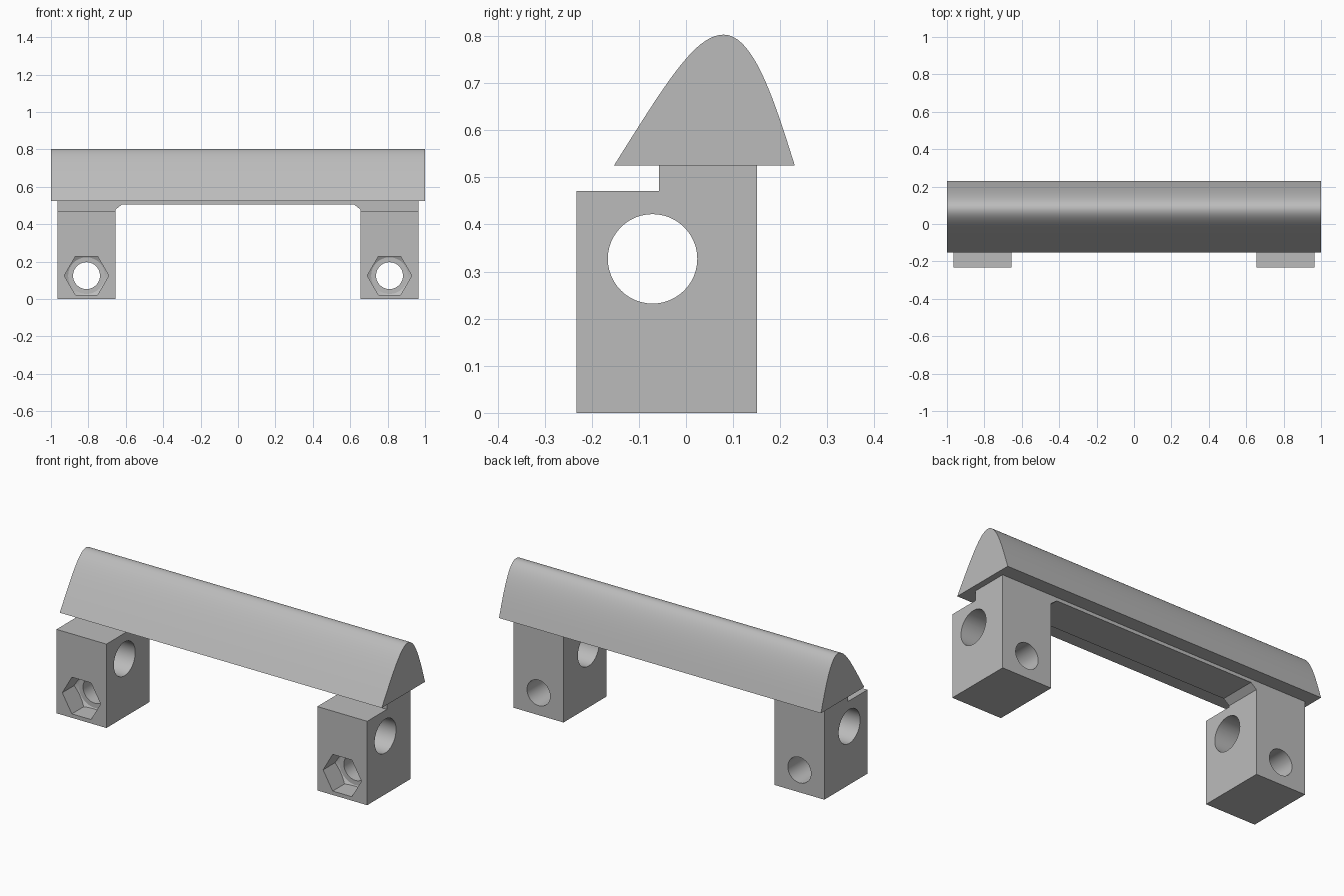
import bpy, bmesh, math
from mathutils import Matrix, Vector
from mathutils.geometry import interpolate_bezier

if "Cube" in bpy.data.objects:
    bpy.data.objects.remove(bpy.data.objects["Cube"])

grey = bpy.data.materials.new("grey plastic")
grey.diffuse_color = (0.5, 0.5, 0.5, 1)
grey.use_nodes = True
grey.node_tree.nodes["Principled BSDF"].inputs["Base Color"].default_value = grey.diffuse_color


def finish(bm, name):
    bmesh.ops.recalc_face_normals(bm, faces=bm.faces)
    mesh = bpy.data.meshes.new(name)
    bm.to_mesh(mesh)
    bm.free()
    mesh.materials.append(grey)
    ob = bpy.data.objects.new(name, mesh)
    bpy.context.collection.objects.link(ob)
    return ob


def extrude(name, points, offset):
    """Extrude a closed polygon along a vector."""
    bm = bmesh.new()
    face = bm.faces.new([bm.verts.new(p) for p in points])
    new = bmesh.ops.extrude_face_region(bm, geom=[face])["geom"]
    bmesh.ops.translate(bm, vec=offset, verts=[v for v in new if isinstance(v, bmesh.types.BMVert)])
    return finish(bm, name)


def tube(name, start, end, r1, r2, sides):
    """Capped cylinder or cone from start to end."""
    a, b = Vector(start), Vector(end)
    rot = (b - a).to_track_quat('Z', 'Y').to_matrix().to_4x4()
    bm = bmesh.new()
    bmesh.ops.create_cone(bm, cap_ends=True, segments=sides, radius1=r1, radius2=r2,
                          depth=(b - a).length, matrix=Matrix.Translation((a + b) / 2) @ rot)
    return finish(bm, name)


def select(ob):
    bpy.ops.object.select_all(action='DESELECT')
    ob.select_set(True)
    bpy.context.view_layer.objects.active = ob


def boolean(ob, tool, operation='DIFFERENCE'):
    select(ob)
    mod = ob.modifiers.new("boolean", 'BOOLEAN')
    mod.operation, mod.solver, mod.object = operation, 'EXACT', tool
    bpy.ops.object.modifier_apply(modifier=mod.name)
    bpy.data.objects.remove(tool)


def smooth(ob):
    select(ob)
    bpy.ops.object.shade_smooth_by_angle(angle=math.radians(25))


# Grip: rounded wedge section running the full length
curve = interpolate_bezier((-.153, .525, 0), (-.04, .705, 0), (.02, .803, 0), (.08, .803, 0), 20)
curve += interpolate_bezier((.08, .803, 0), (.145, .803, 0), (.19, .655, 0), (.231, .525, 0), 20)[1:]
smooth(extrude("grip", [(-1, p[0], p[1]) for p in curve], (2, 0, 0)))

# Bridge plate under the grip, with chamfered ends
outline = [(-.655, .478), (-.62, .506), (.62, .506), (.655, .478), (.655, .525), (-.655, .525)]
extrude("bridge_plate", [(x, -.057, z) for x, z in outline], (0, .208, 0))

# Legs: stepped block with a cross hole, a bolt hole and a nut pocket
step = [(-.232, 0), (.151, 0), (.151, .525), (-.057, .525), (-.057, .471), (-.232, .471)]
for side, label in ((-1, "left"), (1, "right")):
    x = side * .81
    leg = extrude(label + "_leg", [(x - .155, y, z) for y, z in step], (.31, 0, 0))
    boolean(leg, tube("cross_hole", (x - .3, -.071, .327), (x + .3, -.071, .327), .095, .095, 48))
    boolean(leg, tube("bolt_hole", (x, -.3, .125), (x, .3, .125), .072, .072, 40))
    # Nut pocket: hexagon with corners to the sides, chamfered at its floor
    floor = -.115
    hexagon = [(x + .119 * math.cos(math.radians(a)), -.3, .125 + .119 * math.sin(math.radians(a)))
               for a in range(0, 360, 60)]
    nut = extrude("nut_pocket", hexagon, (0, floor + .3, 0))
    boolean(nut, tube("nut_chamfer", (x, floor, .125), (x, floor - .25, .125), .098, .531, 48), 'INTERSECT')
    boolean(leg, nut)
    smooth(leg)
